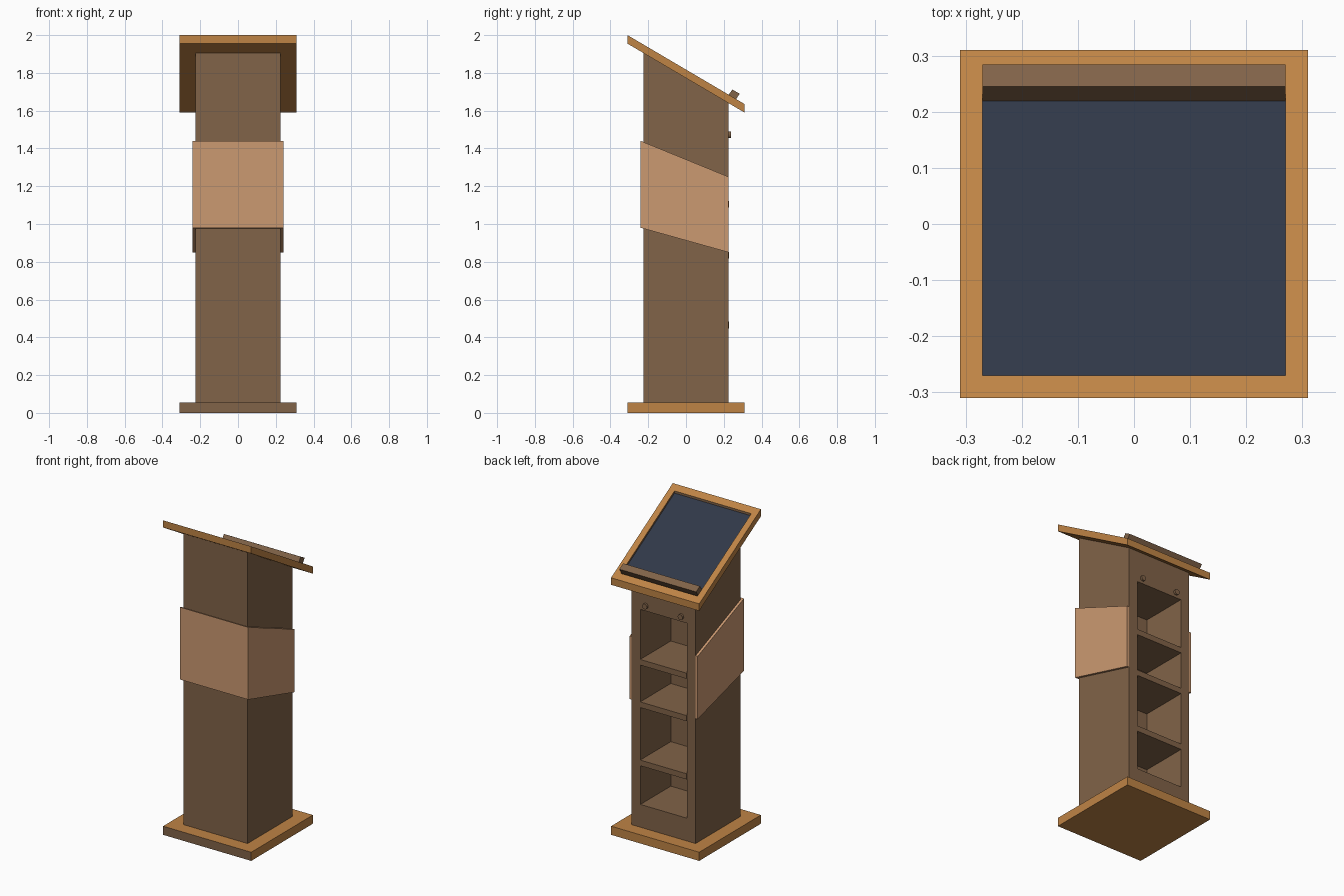
import bpy, bmesh, math

if "Cube" in bpy.data.objects:
    bpy.data.objects.remove(bpy.data.objects["Cube"])


def mat(name, rgb):
    m = bpy.data.materials.new(name)
    m.diffuse_color = (*rgb, 1)
    m.use_nodes = True
    m.node_tree.nodes["Principled BSDF"].inputs["Base Color"].default_value = m.diffuse_color
    return m


ORANGE = mat("warm_wood", (0.52, 0.23, 0.06))
BROWN = mat("brown_wood", (0.22, 0.125, 0.065))
TAN = mat("light_wood", (0.60, 0.32, 0.165))
NAVY = mat("dark_surface", (0.03, 0.04, 0.065))


def finish(name, bm, *mats):
    bmesh.ops.recalc_face_normals(bm, faces=bm.faces)
    me = bpy.data.meshes.new(name)
    bm.to_mesh(me)
    bm.free()
    ob = bpy.data.objects.new(name, me)
    bpy.context.collection.objects.link(ob)
    for m in mats:
        me.materials.append(m)
    return ob


def prism(name, outline, low, high, *mats):
    """Extrude an xy outline between two z values that may depend on y."""
    bm = bmesh.new()
    a = [bm.verts.new((x, y, low(y))) for x, y in outline]
    b = [bm.verts.new((x, y, high(y))) for x, y in outline]
    bm.faces.new(a[::-1])
    bm.faces.new(b)
    n = len(a)
    for i in range(n):
        j = (i + 1) % n
        bm.faces.new((a[i], a[j], b[j], b[i]))
    return finish(name, bm, *mats)


def rect(x, y0, y1):
    return [(-x, y0), (x, y0), (x, y1), (-x, y1)]


def flat(z):
    return lambda y: z


def line(y0, z0, y1, z1):
    return lambda y: z0 + (y - y0) * (z1 - z0) / (y1 - y0)


desk_top = line(-0.31, 2.0, 0.31, 1.635)
desk_low = lambda y: desk_top(y) - 0.045

# Base plate with a brown front edge
base = prism("base_plate", rect(0.31, -0.31, 0.31), flat(0), flat(0.055), ORANGE, BROWN)
for p in base.data.polygons:
    if p.normal.y < -0.9:
        p.material_index = 1

# Column, hollowed from the back
column = prism("column", rect(0.225, -0.225, 0.225), flat(0.055), desk_low, BROWN)
cutter = prism("cavity_cutter", rect(0.163, -0.08, 0.3), flat(0.2), flat(1.44), BROWN)
cutter.hide_render = True
cutter.hide_viewport = True
mod = column.modifiers.new("cavity", 'BOOLEAN')
mod.operation = 'DIFFERENCE'
mod.solver = 'EXACT'
mod.object = cutter

# Shelves
for i, z in enumerate((0.465, 0.835, 1.105)):
    prism(f"shelf_{i + 1}", rect(0.163, -0.08, 0.227), flat(z - 0.018), flat(z + 0.018), BROWN)

# Wrap-around band on the front and both sides
band = [(-0.24, -0.24), (0.24, -0.24), (0.24, 0.225), (0.225, 0.225),
        (0.225, -0.225), (-0.225, -0.225), (-0.225, 0.225), (-0.24, 0.225)]
prism("front_band", band, line(-0.24, 0.98, 0.225, 0.85), line(-0.24, 1.44, 0.225, 1.25), TAN)

# Sloping desk top with a recessed dark surface
desk = prism("desk_top", rect(0.31, -0.31, 0.31), desk_low, desk_top, ORANGE, NAVY, BROWN)
bm = bmesh.new()
bm.from_mesh(desk.data)
bm.faces.ensure_lookup_table()
top = max(bm.faces, key=lambda f: f.calc_center_median().z)
top = max((f for f in bm.faces if f.normal.z > 0.5), key=lambda f: f.normal.z)


def inset(face):
    return bmesh.ops.inset_individual(bm, faces=[face], thickness=0.03)["faces"]


inset(top)
for v in top.verts:
    v.co.x = math.copysign(0.27, v.co.x)
    v.co.y = math.copysign(0.27, v.co.y)
    v.co.z = desk_top(v.co.y)
walls = inset(top)
for v in top.verts:
    v.co.x = math.copysign(0.27, v.co.x)
    v.co.y = math.copysign(0.27, v.co.y)
    v.co.z = desk_top(v.co.y) - 0.014
top.material_index = 1
for f in walls:
    f.material_index = 2
bm.normal_update()
bm.to_mesh(desk.data)
bm.free()

# Paper ledge, square to the slope
profile = [(0.215, 1.668), (0.245, 1.712), (0.284, 1.69), (0.254, 1.645)]
bm = bmesh.new()
face = bm.faces.new([bm.verts.new((-0.27, y, z)) for y, z in profile])
ext = bmesh.ops.extrude_face_region(bm, geom=[face])["geom"]
for v in ext:
    if isinstance(v, bmesh.types.BMVert):
        v.co.x = 0.27
if len(bm.faces) < 6:
    bm.faces.new([v for v in face.verts])
finish("paper_ledge", bm, BROWN)

# Small knobs above the shelf opening
for side, sx in (("left", -1), ("right", 1)):
    bpy.ops.mesh.primitive_cylinder_add(vertices=12, radius=0.017, depth=0.02,
                                        location=(sx * 0.125, 0.228, 1.473),
                                        rotation=(math.pi / 2, 0, 0))
    knob = bpy.context.object
    knob.name = f"knob_{side}"
    knob.data.materials.append(BROWN)
